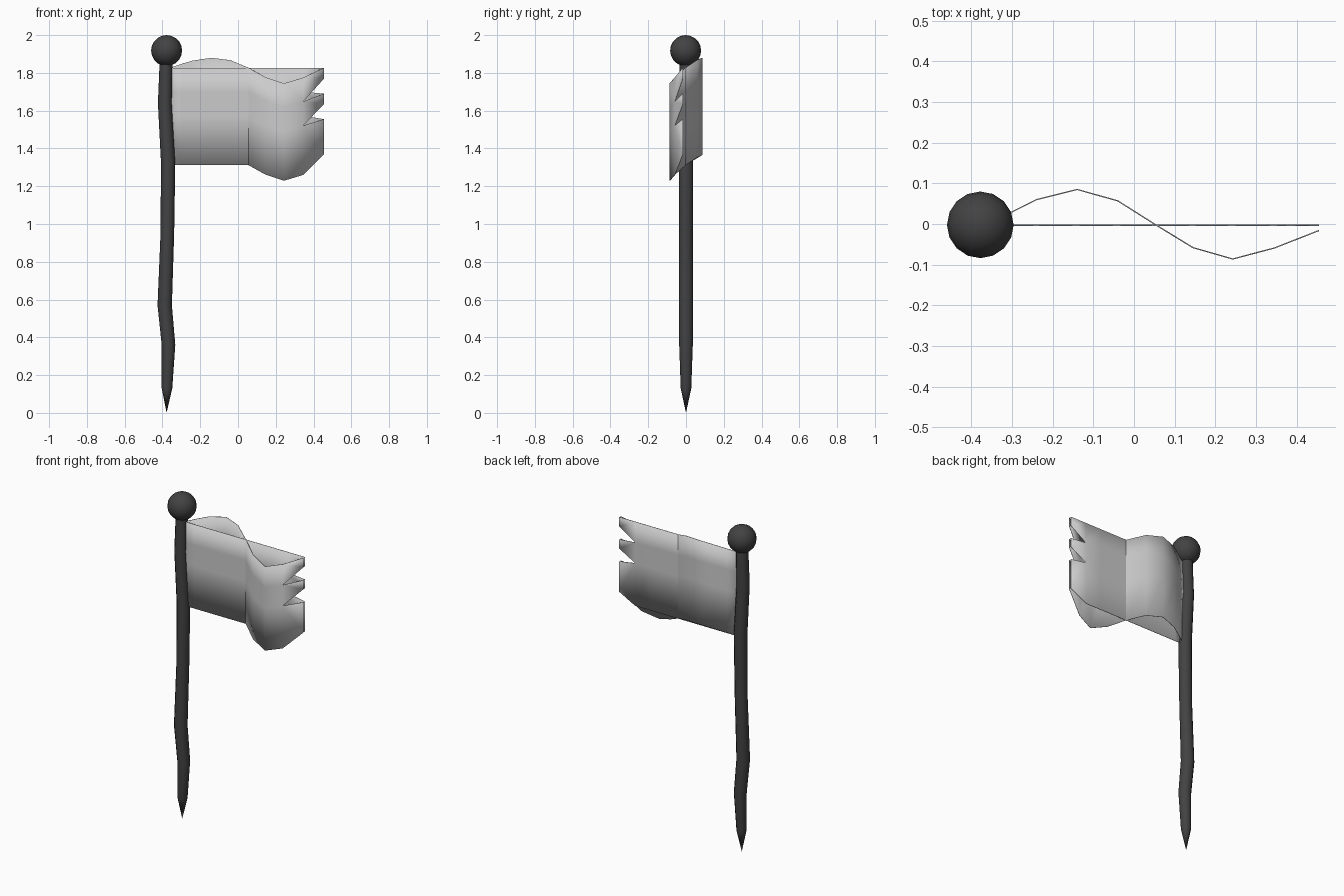
import bpy, bmesh, math

if "Cube" in bpy.data.objects:
    bpy.data.objects.remove(bpy.data.objects["Cube"])

def material(name, rgb):
    m = bpy.data.materials.new(name)
    m.diffuse_color = (*rgb, 1)
    m.use_nodes = True
    m.node_tree.nodes["Principled BSDF"].inputs["Base Color"].default_value = m.diffuse_color
    return m

dark = material("dark grey", (0.055, 0.055, 0.055))
cloth = material("pale cloth grey", (0.6, 0.6, 0.6))

def finish(name, bm, mat, angle=None):
    me = bpy.data.meshes.new(name)
    bm.to_mesh(me)
    bm.free()
    me.materials.append(mat)
    ob = bpy.data.objects.new(name, me)
    bpy.context.collection.objects.link(ob)
    if angle:
        bpy.ops.object.select_all(action='DESELECT')
        ob.select_set(True)
        bpy.context.view_layer.objects.active = ob
        bpy.ops.object.shade_smooth_by_angle(angle=math.radians(angle))
    return ob

# Crooked pole: rings (z, centre x, radius) ending in a sharp point
rings = [(0.13, -0.376, 0.028), (0.36, -0.368, 0.036), (0.57, -0.388, 0.038),
         (0.95, -0.374, 0.036), (1.33, -0.370, 0.038), (1.64, -0.387, 0.037),
         (1.88, -0.380, 0.034)]
N = 12
bm = bmesh.new()
loops = [[bm.verts.new((cx + r * math.cos(2 * math.pi * i / N),
                        r * math.sin(2 * math.pi * i / N), z)) for i in range(N)]
         for z, cx, r in rings]
tip = bm.verts.new((-0.378, 0, 0.0))
for i in range(N):
    j = (i + 1) % N
    bm.faces.new((tip, loops[0][j], loops[0][i]))
    for a, b in zip(loops, loops[1:]):
        bm.faces.new((a[i], a[j], b[j], b[i]))
bm.faces.new(loops[-1])
finish("pole", bm, dark, 40)

# Ball on top
bm = bmesh.new()
bmesh.ops.create_uvsphere(bm, u_segments=16, v_segments=10, radius=0.082)
bmesh.ops.translate(bm, vec=(-0.378, -0.002, 1.918), verts=bm.verts)
finish("finial_ball", bm, dark, 40)

# Wave of the flag: (x, sideways shift, vertical shift)
wave = [(-0.36, 0.0, 0.0), (-0.30, 0.033, 0.02), (-0.24, 0.063, 0.038),
        (-0.14, 0.088, 0.053), (-0.04, 0.060, 0.04), (0.055, 0.0, 0.0),
        (0.145, -0.055, -0.05), (0.243, -0.083, -0.083),
        (0.345, -0.056, -0.052), (0.455, -0.013, 0.0)]
TOP, BOTTOM = 1.827, 1.312
# Heights of the torn teeth on the free edge, and the notch roots between them
teeth = [(1.827, 1.77), (1.69, 1.635), (1.555, 1.37)]
roots = [TOP, 1.70, 1.573, BOTTOM]

def flag(name, amount):
    bm = bmesh.new()
    def vert(k, z):
        x, y, dz = wave[k]
        return bm.verts.new((x, y * amount - 0.003, z + dz * amount))
    last = len(wave) - 2
    columns = [[vert(k, z) for z in roots] for k in range(last + 1)]
    for a, b in zip(columns, columns[1:]):
        for r in range(3):
            bm.faces.new((a[r], a[r + 1], b[r + 1], b[r]))
    for r, (hi, lo) in enumerate(teeth):
        c = columns[last]
        bm.faces.new((c[r], c[r + 1], vert(last + 1, lo), vert(last + 1, hi)))
    ob = finish(name, bm, cloth, 40)
    solid = ob.modifiers.new("thickness", 'SOLIDIFY')
    solid.thickness = 0.003
    solid.offset = 0

# Two overlapping sheets, one straight and one rippling
flag("flat_flag", 0.0)
flag("waving_flag", 1.0)
